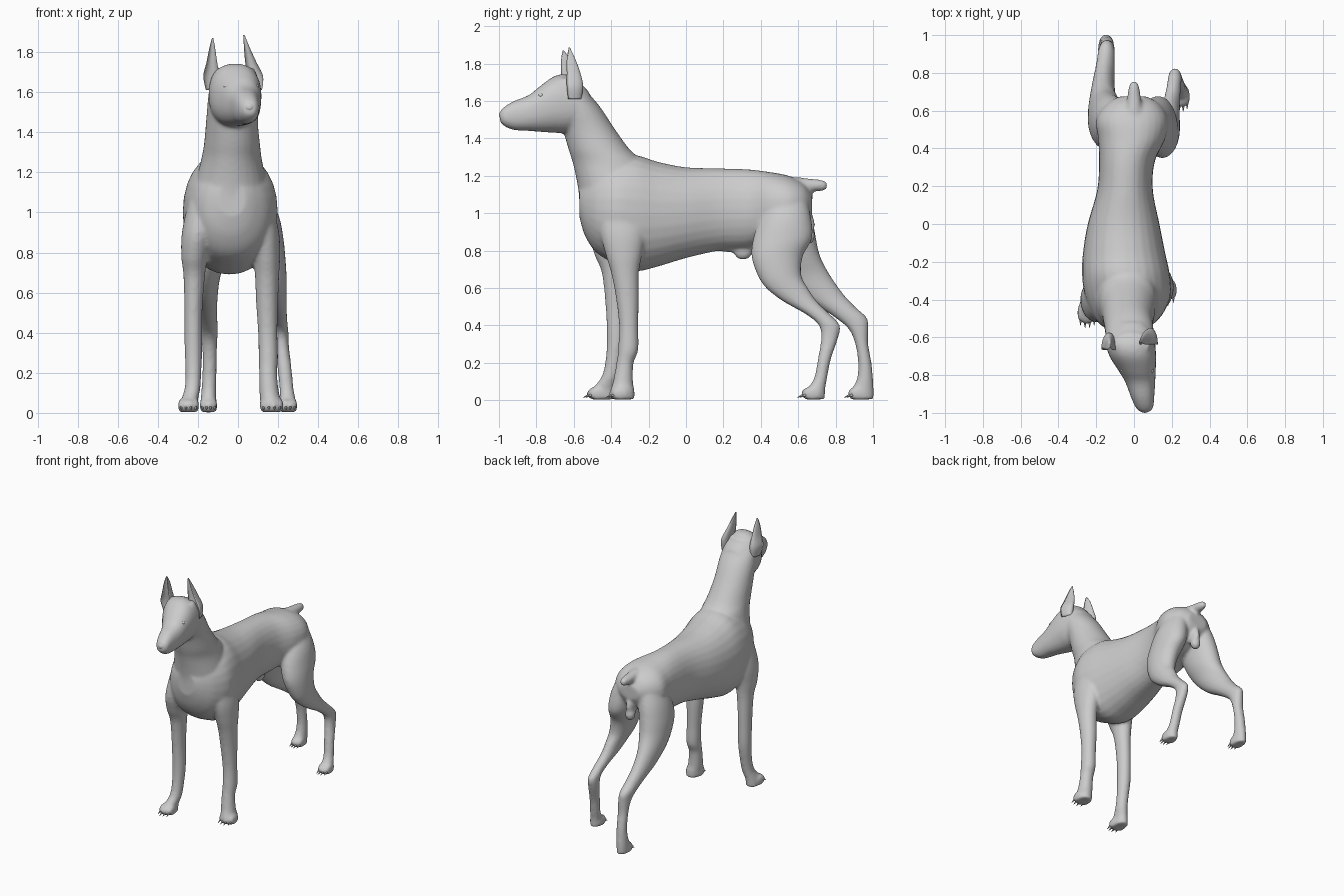
import bpy, bmesh, math
from mathutils import Matrix, Vector

SIDES = 28


def catmull(p0, p1, p2, p3, t):
    return [0.5 * (2 * b + (c - a) * t + (2 * a - 5 * b + 4 * c - d) * t * t
                   + (3 * b - a - 3 * c + d) * t ** 3)
            for a, b, c, d in zip(p0, p1, p2, p3)]


def loft(bm, axis, stations, power=2.0, scoop=False, steps=5):
    """Smooth tube through oval sections: (height on axis, min1, max1, min2, max2).
    axis 'y': extents are x, z.  axis 'z': extents are y, x."""
    s = [stations[0]] + list(stations) + [stations[-1]]
    path = [catmull(*s[i:i + 4], k / steps)
            for i in range(len(stations) - 1) for k in range(steps)]
    path.append(stations[-1])
    rings = []
    for t, a0, a1, b0, b1 in path:
        ring = []
        for k in range(SIDES):
            ang = 2 * math.pi * k / SIDES
            c, d = math.cos(ang), math.sin(ang)
            c = math.copysign(abs(c) ** (2 / power), c)
            d = math.copysign(abs(d) ** (2 / power), d)
            if scoop and c < 0:
                c *= -0.4
            a = (a0 + a1) / 2 + c * (a1 - a0) / 2
            b = (b0 + b1) / 2 + d * (b1 - b0) / 2
            ring.append(bm.verts.new((a, t, b) if axis == 'y' else (b, a, t)))
        rings.append(ring)
    faces = [bm.faces.new(rings[0]), bm.faces.new(rings[-1])]
    for r, q in zip(rings, rings[1:]):
        for k in range(SIDES):
            n = (k + 1) % SIDES
            faces.append(bm.faces.new((r[k], r[n], q[n], q[k])))
    bmesh.ops.recalc_face_normals(bm, faces=faces)


def ball(bm, centre, radii):
    m = Matrix.Translation(centre) @ Matrix.Diagonal((*radii, 1))
    bmesh.ops.create_uvsphere(bm, u_segments=20, v_segments=12, radius=1, matrix=m)


def finish(bm, name):
    mesh = bpy.data.meshes.new(name)
    bm.to_mesh(mesh)
    bm.free()
    mesh.polygons.foreach_set("use_smooth", [True] * len(mesh.polygons))
    ob = bpy.data.objects.new(name, mesh)
    bpy.context.collection.objects.link(ob)
    return ob


body = bmesh.new()

# Torso, chest to rump
loft(body, 'y', [
    (-.57, -.10, .04, .98, 1.15), (-.54, -.17, .09, .88, 1.20), (-.48, -.22, .15, .79, 1.25),
    (-.38, -.26, .195, .73, 1.29), (-.27, -.275, .19, .69, 1.31), (-.15, -.27, .165, .715, 1.275),
    (0, -.245, .135, .76, 1.246), (.18, -.195, .10, .80, 1.24), (.33, -.185, .11, .81, 1.235),
    (.45, -.19, .165, .85, 1.22), (.55, -.20, .18, .88, 1.20), (.63, -.15, .14, .93, 1.16),
    (.675, -.08, .07, 1.0, 1.10)], power=2.15)

# Neck
loft(body, 'z', [
    (1.0, -.567, -.25, -.22, .14), (1.13, -.577, -.20, -.215, .145), (1.26, -.603, -.22, -.185, .12),
    (1.34, -.628, -.30, -.17, .11), (1.45, -.66, -.38, -.16, .10), (1.57, -.70, -.46, -.15, .105),
    (1.67, -.72, -.545, -.135, .10), (1.72, -.70, -.58, -.10, .08)])

# Head, turned slightly to one side
loft(body, 'y', [
    (-.52, -.09, .06, 1.52, 1.65), (-.57, -.13, .10, 1.46, 1.70), (-.63, -.147, .112, 1.43, 1.74),
    (-.70, -.13, .117, 1.43, 1.735), (-.78, -.08, .115, 1.435, 1.68), (-.84, -.045, .112, 1.44, 1.632),
    (-.92, -.015, .107, 1.445, 1.60), (-.97, .008, .102, 1.465, 1.57), (-.995, .03, .085, 1.49, 1.545)],
    power=2.3)

# Docked tail
loft(body, 'y', [
    (.55, -.07, .07, 1.08, 1.195), (.62, -.045, .045, 1.10, 1.19), (.68, -.035, .035, 1.115, 1.183),
    (.73, -.027, .027, 1.12, 1.177), (.755, -.014, .014, 1.13, 1.165)])

# Front legs
loft(body, 'z', [
    (1.05, -.47, -.25, .03, .17), (.90, -.46, -.22, .06, .205), (.78, -.43, -.235, .075, .21),
    (.68, -.40, -.252, .085, .205), (.55, -.375, -.252, .09, .20), (.40, -.358, -.255, .10, .197),
    (.27, -.363, -.255, .103, .20), (.20, -.372, -.28, .105, .195), (.10, -.39, -.283, .107, .205),
    (.05, -.405, -.275, .112, .22), (.005, -.40, -.275, .117, .22)])
loft(body, 'z', [
    (1.05, -.50, -.28, -.25, -.10), (.90, -.52, -.28, -.28, -.12), (.78, -.49, -.31, -.283, -.15),
    (.68, -.45, -.32, -.272, -.165), (.50, -.43, -.322, -.268, -.178), (.33, -.423, -.325, -.267, -.178),
    (.20, -.432, -.345, -.262, -.183), (.12, -.455, -.36, -.267, -.188), (.06, -.50, -.375, -.285, -.20),
    (.005, -.50, -.38, -.293, -.20)])

# Hind legs, one stretched further back
loft(body, 'z', [
    (1.10, .47, .64, .02, .15), (.98, .40, .668, .02, .205), (.87, .36, .675, .04, .227),
    (.77, .35, .625, .07, .237), (.67, .382, .617, .10, .243), (.60, .428, .652, .13, .243),
    (.53, .517, .70, .15, .243), (.46, .64, .77, .17, .247), (.40, .71, .823, .18, .252),
    (.33, .722, .813, .185, .255), (.22, .705, .775, .197, .268), (.12, .685, .755, .207, .278),
    (.06, .65, .745, .21, .288), (.005, .64, .743, .21, .29)])
loft(body, 'z', [
    (1.10, .47, .64, -.16, -.02), (.98, .41, .675, -.215, -.02), (.87, .39, .695, -.24, -.04),
    (.77, .425, .718, -.245, -.06), (.67, .49, .77, -.238, -.09), (.57, .60, .84, -.222, -.102),
    (.50, .71, .905, -.205, -.103), (.44, .80, .968, -.193, -.102), (.38, .87, .975, -.183, -.102),
    (.30, .905, .975, -.178, -.105), (.20, .92, .992, -.178, -.107), (.12, .915, 1.0, -.182, -.108),
    (.06, .89, 1.003, -.187, -.108), (.005, .88, 1.003, -.187, -.108)])

# Toes: x, front tip, half width of each paw
paws = [(.168, -.42, .056), (-.247, -.54, .05), (.25, .605, .043), (-.147, .855, .041)]
claws = bmesh.new()
for x, tip, hw in paws:
    for i in range(4):
        u = (i - 1.5) / 1.5
        tx, ty = x + u * hw * .72, tip + .05 + .02 * abs(u)
        ball(body, (tx, ty, .036), (hw * .34, .048, .036))
        m = Matrix.Translation((tx, ty - .05, .022)) @ Matrix.Rotation(math.radians(112), 4, 'X')
        bmesh.ops.create_cone(claws, cap_ends=True, segments=8, radius1=.008,
                              radius2=.001, depth=.036, matrix=m)
finish(claws, "claws")

# Underside and rear details
ball(body, (-.035, .305, .80), (.032, .052, .05))
ball(body, (-.035, .25, .825), (.03, .12, .035))
ball(body, (0, .655, .88), (.036, .036, .045))
ball(body, (0, .64, .94), (.03, .05, .07))

dog = finish(body, "body")
remesh = dog.modifiers.new("merge", 'REMESH')
remesh.mode = 'VOXEL'
remesh.voxel_size = .01
remesh.use_smooth_shade = True
smooth = dog.modifiers.new("soften", 'SMOOTH')
smooth.factor = .5
smooth.iterations = 8

# Pointed ears, hollow at the front
for name, rows in {
    "right_ear": [(1.61, -.70, -.56, .06, .12), (1.68, -.725, -.55, .048, .125),
                  (1.75, -.71, -.565, .036, .092), (1.82, -.685, -.59, .03, .06),
                  (1.885, -.635, -.62, .026, .033)],
    "left_ear": [(1.61, -.72, -.58, -.16, -.10), (1.68, -.75, -.575, -.173, -.092),
                 (1.75, -.74, -.595, -.157, -.104), (1.82, -.715, -.62, -.143, -.114),
                 (1.87, -.667, -.652, -.13, -.123)],
}.items():
    ear = bmesh.new()
    loft(ear, 'z', rows, scoop=True)
    finish(ear, name)

# Nose and eyes
for name, centre, radii in [
    ("nose", (.057, -.968, 1.525), (.033, .032, .028)),
    ("left_eye", (-.056, -.77, 1.63), (.017, .015, .012)),
    ("right_eye", (.088, -.775, 1.63), (.017, .015, .012)),
]:
    part = bmesh.new()
    ball(part, centre, radii)
    finish(part, name)
